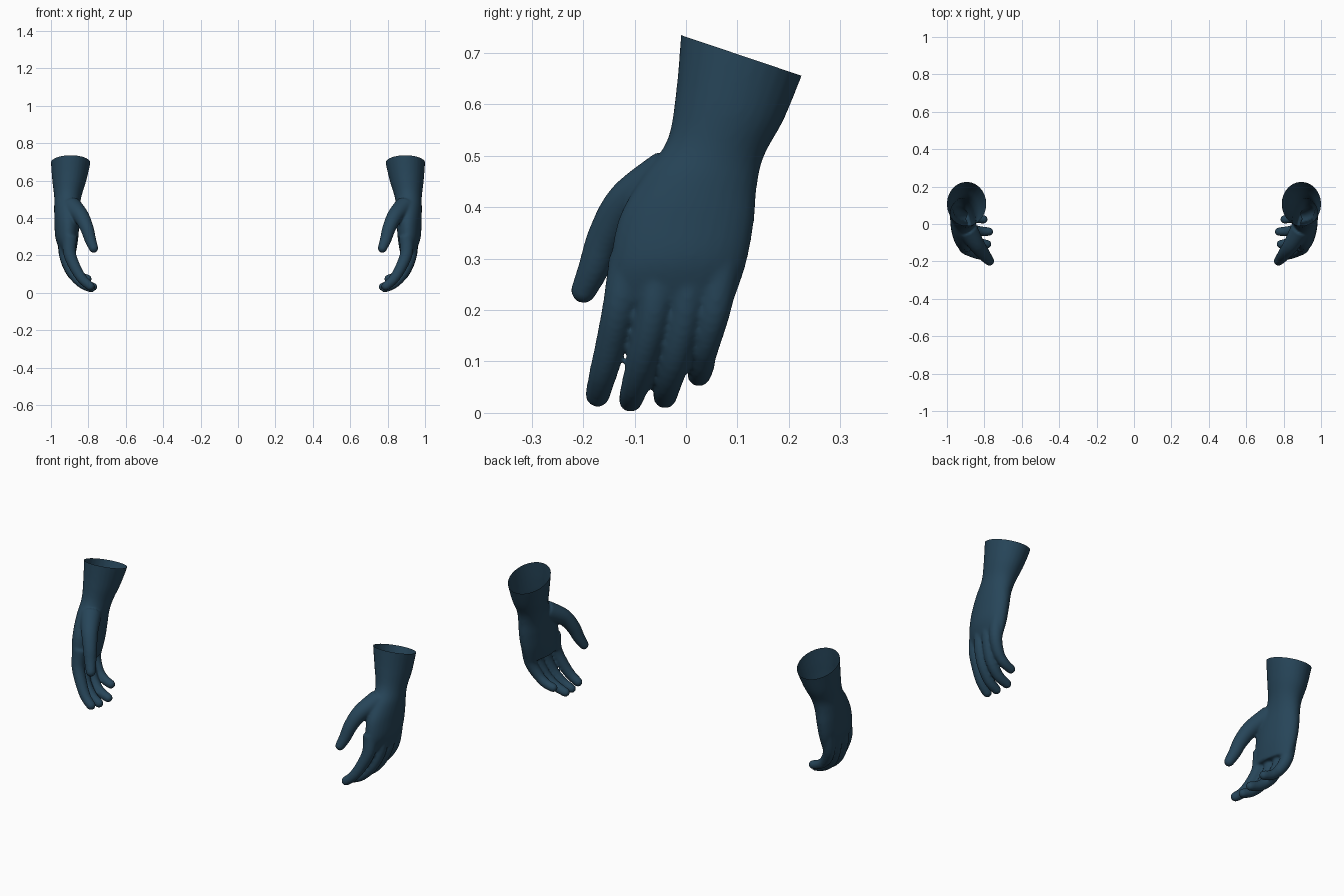
import bpy, bmesh, math
from mathutils import Vector

cube = bpy.data.objects.get("Cube")
if cube:
    bpy.data.objects.remove(cube)

teal = bpy.data.materials.new("dark_teal")
teal.use_nodes = True
teal.diffuse_color = (0.02, 0.06, 0.1, 1)
teal.node_tree.nodes["Principled BSDF"].inputs["Base Color"].default_value = teal.diffuse_color

SIDES = 28


def smooth_rows(rows, steps=5):
    """Catmull-Rom interpolation of rows of numbers."""
    out = []
    for i in range(len(rows) - 1):
        a, b, c, d = (rows[max(0, min(len(rows) - 1, i + k))] for k in (-1, 0, 1, 2))
        for s in range(steps):
            t = s / steps
            out.append([q + 0.5 * t * (r - p + t * (2 * p - 5 * q + 4 * r - s4 + t * (3 * (q - r) + s4 - p)))
                        for p, q, r, s4 in zip(a, b, c, d)])
    return out + [list(rows[-1])]


def loft(bm, rings):
    """Closed tube through rings given as centre and two half axes."""
    loops = []
    for centre, u, v in rings:
        angles = [2 * math.pi * k / SIDES for k in range(SIDES)]
        loops.append([bm.verts.new(centre + u * math.cos(a) + v * math.sin(a)) for a in angles])
    for low, high in zip(loops, loops[1:]):
        for k in range(SIDES):
            n = (k + 1) % SIDES
            bm.faces.new((low[k], low[n], high[n], high[k]))
    bm.faces.new(loops[0][::-1])
    bm.faces.new(loops[-1])


def add_palm(bm, sections):
    """Each section: thumb-side edge, little-finger-side edge, half thickness."""
    rings = []
    for row in smooth_rows(sections):
        left, right = Vector(row[:3]), Vector(row[3:6])
        u = (right - left) / 2
        v = u.cross(Vector((0, 0, 1))).normalized() * row[6]
        rings.append(((left + right) / 2, u, v))
    loft(bm, rings)


def add_finger(bm, path):
    """Each point: x, y, z, radius; the far end is rounded."""
    rows = smooth_rows(path)
    rings = []
    for i, row in enumerate(rows):
        before, after = rows[max(i - 1, 0)], rows[min(i + 1, len(rows) - 1)]
        along = (Vector(after[:3]) - Vector(before[:3])).normalized()
        u = along.cross(Vector((1, 0, 1))).normalized()
        v = along.cross(u)
        rings.append((Vector(row[:3]), u * row[3], v * row[3]))
    centre, u, v = rings[-1]
    for k in range(1, 6):
        a = math.pi / 2 * k / 5.5
        rings.append((centre + along * path[-1][3] * math.sin(a), u * math.cos(a), v * math.cos(a)))
    loft(bm, rings)


# Cuff, wrist and palm
palm = [
    (.895, -.008, .775, .895, .24, .695, .106),
    (.895, -.01, .735, .895, .223, .65, .105),
    (.9, -.02, .62, .905, .19, .57, .09),
    (.91, -.037, .53, .91, .152, .5, .073),
    (.91, -.085, .46, .92, .138, .44, .068),
    (.905, -.13, .38, .925, .132, .37, .066),
    (.905, -.148, .29, .925, .117, .29, .06),
    (.895, -.155, .22, .92, .09, .21, .04),
]
# Thumb and four fingers
digits = [
    [(.89, -.03, .46, .055), (.84, -.112, .41, .043), (.808, -.155, .345, .036),
     (.79, -.178, .285, .031), (.772, -.199, .238, .025)],
    [(.9, -.11, .3, .04), (.9, -.128, .21, .034), (.868, -.147, .13, .03),
     (.83, -.163, .07, .027), (.79, -.172, .035, .024)],
    [(.92, -.05, .3, .04), (.922, -.062, .2, .034), (.888, -.083, .11, .03),
     (.835, -.1, .05, .027), (.785, -.108, .024, .023)],
    [(.925, .01, .3, .04), (.925, 0, .2, .032), (.89, -.02, .11, .03),
     (.835, -.036, .055, .027), (.775, -.041, .031, .023)],
    [(.925, .07, .3, .04), (.925, .055, .2, .032), (.893, .037, .13, .028),
     (.85, .03, .09, .025), (.805, .025, .074, .023)],
]

# Fuse all parts into one skin
bm = bmesh.new()
add_palm(bm, palm)
for path in digits:
    add_finger(bm, path)
bmesh.ops.recalc_face_normals(bm, faces=bm.faces)
mesh = bpy.data.meshes.new("glove_parts")
bm.to_mesh(mesh)
bm.free()
parts = bpy.data.objects.new("glove_parts", mesh)
bpy.context.collection.objects.link(parts)
remesh = parts.modifiers.new("fuse", 'REMESH')
remesh.mode = 'VOXEL'
remesh.voxel_size = 0.006
relax = parts.modifiers.new("relax", 'SMOOTH')
relax.factor = 0.5
relax.iterations = 8
graph = bpy.context.evaluated_depsgraph_get()
skin = bpy.data.meshes.new_from_object(parts.evaluated_get(graph))
bpy.data.objects.remove(parts)

# Open the slanted cuff and make the pair
for name, side in (("left_glove", 1), ("right_glove", -1)):
    bm = bmesh.new()
    bm.from_mesh(skin)
    bmesh.ops.bisect_plane(bm, geom=bm.verts[:] + bm.edges[:] + bm.faces[:],
                           plane_co=(0, -.01, .735), plane_no=(0, .32, .95), clear_outer=True)
    if side < 0:
        bmesh.ops.scale(bm, vec=(-1, 1, 1), verts=bm.verts)
        bmesh.ops.reverse_faces(bm, faces=bm.faces)
    for face in bm.faces:
        face.smooth = True
    mesh = bpy.data.meshes.new(name)
    bm.to_mesh(mesh)
    bm.free()
    mesh.materials.clear()
    mesh.materials.append(teal)
    bpy.context.collection.objects.link(bpy.data.objects.new(name, mesh))
bpy.data.meshes.remove(skin)
